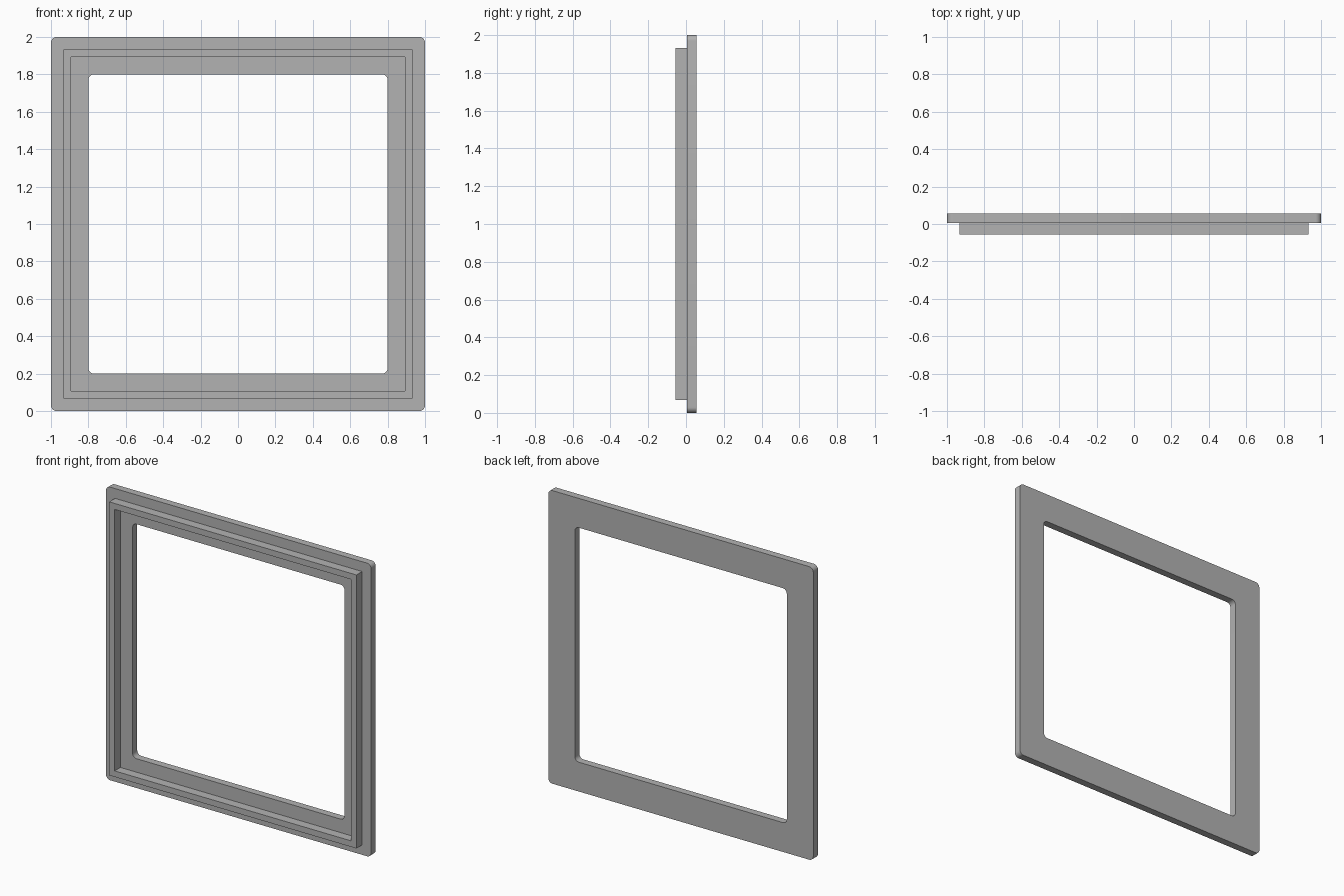
import bpy
import bmesh
from math import cos, sin, pi

cube = bpy.data.objects.get("Cube")
if cube:
    bpy.data.objects.remove(cube, do_unlink=True)

grey = bpy.data.materials.new("plain grey")
grey.use_nodes = True
colour = (0.45, 0.45, 0.45, 1)
grey.diffuse_color = colour
grey.node_tree.nodes["Principled BSDF"].inputs["Base Color"].default_value = colour


def square(half, radius, steps=8):
    """Outline of a square about (0, 1) in x and z, with round corners if radius > 0."""
    points = []
    for corner, (sx, sz) in enumerate([(1, 1), (-1, 1), (-1, -1), (1, -1)]):
        if not radius:
            points.append((sx * half, 1 + sz * half))
            continue
        for i in range(steps + 1):
            a = (corner + i / steps) * pi / 2
            points.append((sx * (half - radius) + radius * cos(a),
                           1 + sz * (half - radius) + radius * sin(a)))
    return points


def frame(name, outer, inner, radius, front, back):
    """Square frame with a square opening, from y = front to y = back."""
    bm = bmesh.new()
    loops = [[bm.verts.new((x, y, z)) for x, z in square(half, radius)]
             for half, y in ((outer, front), (outer, back), (inner, back), (inner, front))]
    n = len(loops[0])
    for k in range(4):
        a, b = loops[k], loops[(k + 1) % 4]
        for i in range(n):
            j = (i + 1) % n
            bm.faces.new((a[i], a[j], b[j], b[i]))
    bmesh.ops.recalc_face_normals(bm, faces=bm.faces)
    mesh = bpy.data.meshes.new(name)
    bm.to_mesh(mesh)
    bm.free()
    mesh.materials.append(grey)
    obj = bpy.data.objects.new(name, mesh)
    bpy.context.collection.objects.link(obj)
    bpy.ops.object.select_all(action='DESELECT')
    obj.select_set(True)
    bpy.context.view_layer.objects.active = obj
    bpy.ops.object.shade_smooth_by_angle(angle=pi / 6)
    return obj


# Flat plate with rounded corners at the back, square raised rim at the front
frame("back_plate", 1.0, 0.8, 0.03, 0.006, 0.056)
frame("front_rim", 0.933, 0.892, 0, -0.056, 0.006)
